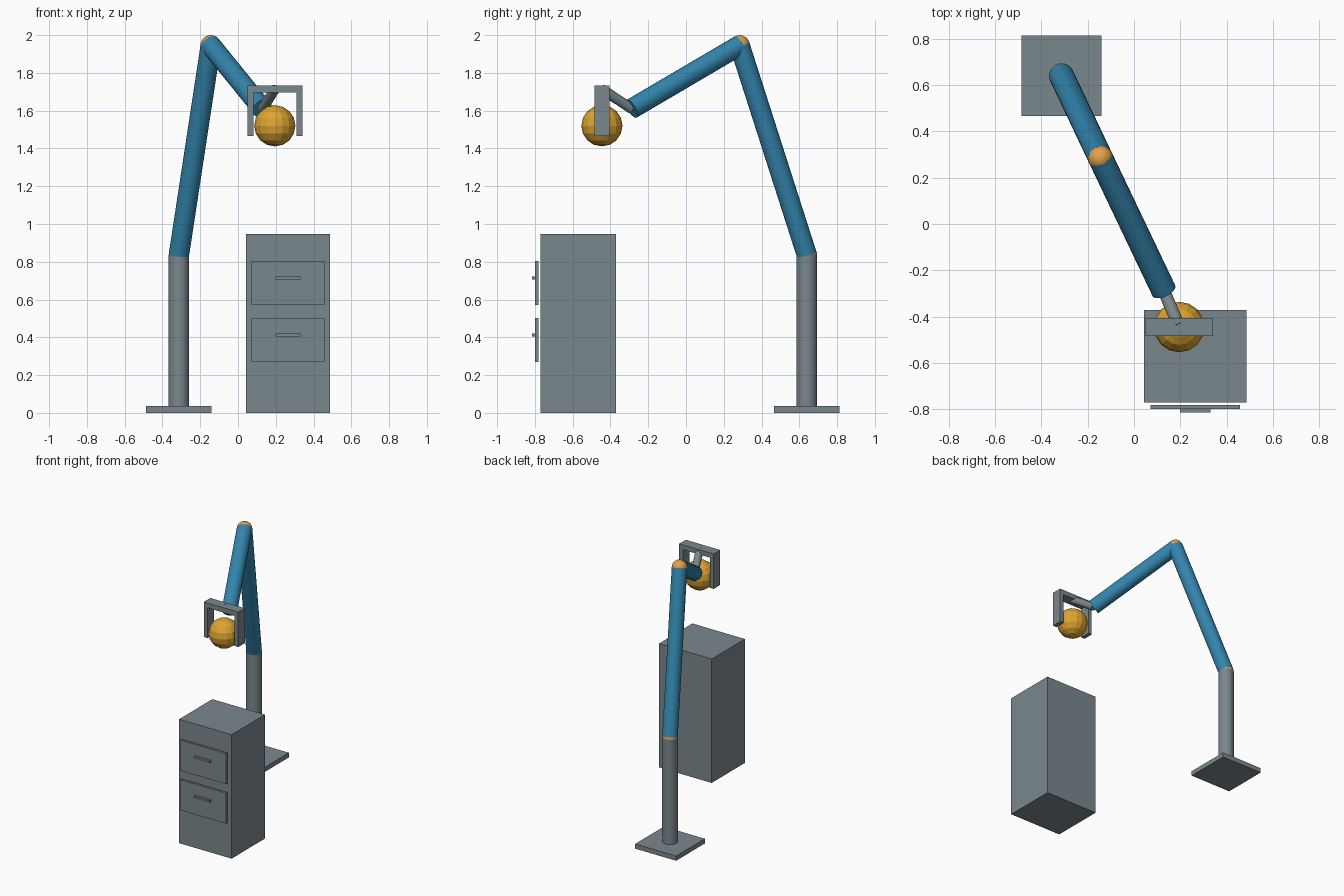
import bpy
from mathutils import Vector

if "Cube" in bpy.data.objects:
    bpy.data.objects.remove(bpy.data.objects["Cube"])


def srgb(r, g, b):
    return tuple(((c / 255 + 0.055) / 1.055) ** 2.4 for c in (r, g, b)) + (1,)


def material(name, rgb):
    m = bpy.data.materials.new(name)
    m.diffuse_color = srgb(*rgb)
    m.use_nodes = True
    m.node_tree.nodes["Principled BSDF"].inputs["Base Color"].default_value = m.diffuse_color
    return m


GREY = material("steel grey", (122, 135, 141))
BLUE = material("arm blue", (51, 133, 173))
GOLD = material("ball gold", (222, 164, 48))
ORANGE = material("joint orange", (226, 160, 76))


def finish(name, mat):
    ob = bpy.context.object
    ob.name = name
    ob.data.materials.append(mat)
    return ob


def box(name, x, y, z, mat=GREY):
    """Box from (min, max) ranges."""
    bpy.ops.mesh.primitive_cube_add(size=1, location=[sum(r) / 2 for r in (x, y, z)])
    ob = finish(name, mat)
    ob.scale = [r[1] - r[0] for r in (x, y, z)]
    return ob


def rod(name, a, b, radius, mat):
    """Faceted cylinder between two points."""
    a, b = Vector(a), Vector(b)
    bpy.ops.mesh.primitive_cylinder_add(vertices=24, radius=radius, depth=(b - a).length,
                                        location=(a + b) / 2)
    ob = finish(name, mat)
    ob.rotation_euler = (b - a).to_track_quat('Z', 'Y').to_euler()
    return ob


def ball(name, centre, radius, mat, segments=16, rings=8):
    bpy.ops.mesh.primitive_uv_sphere_add(segments=segments, ring_count=rings,
                                         radius=radius, location=centre)
    return finish(name, mat)


# Key points along the arm
foot = (-0.313, 0.64, 0.03)
shoulder = (-0.313, 0.64, 0.835)
elbow = (-0.144, 0.284, 1.946)
wrist = (0.129, -0.288, 1.61)
hand = (0.195, -0.444, 1.713)

# Stand and arm
box("base_plate", (-0.486, -0.14), (0.467, 0.813), (0, 0.036))
rod("column", foot, shoulder, 0.054, GREY)
ball("shoulder_joint", shoulder, 0.054, ORANGE, 24, 12)
rod("lower_arm", shoulder, elbow, 0.054, BLUE)
ball("elbow_joint", elbow, 0.054, ORANGE, 24, 12)
rod("upper_arm", elbow, wrist, 0.054, BLUE)
rod("wrist_rod", wrist, hand, 0.027, GREY)

# Gripper holding the ball
box("gripper_bar", (0.05, 0.341), (-0.484, -0.405), (1.696, 1.733))
for side, x in (("left", 0.05), ("right", 0.309)):
    box(side + "_gripper_finger", (x, x + 0.032), (-0.484, -0.405), (1.466, 1.696))
ball("held_ball", (0.195, -0.445, 1.52), 0.109, GOLD)

# Cabinet with two drawers
box("cabinet", (0.043, 0.486), (-0.771, -0.371), (0, 0.946))
for label, z in (("lower", 0.27), ("upper", 0.572)):
    box(label + "_drawer_front", (0.071, 0.458), (-0.799, -0.782), (z, z + 0.233))
    box(label + "_drawer_handle", (0.198, 0.331), (-0.814, -0.799), (z + 0.134, z + 0.149))
